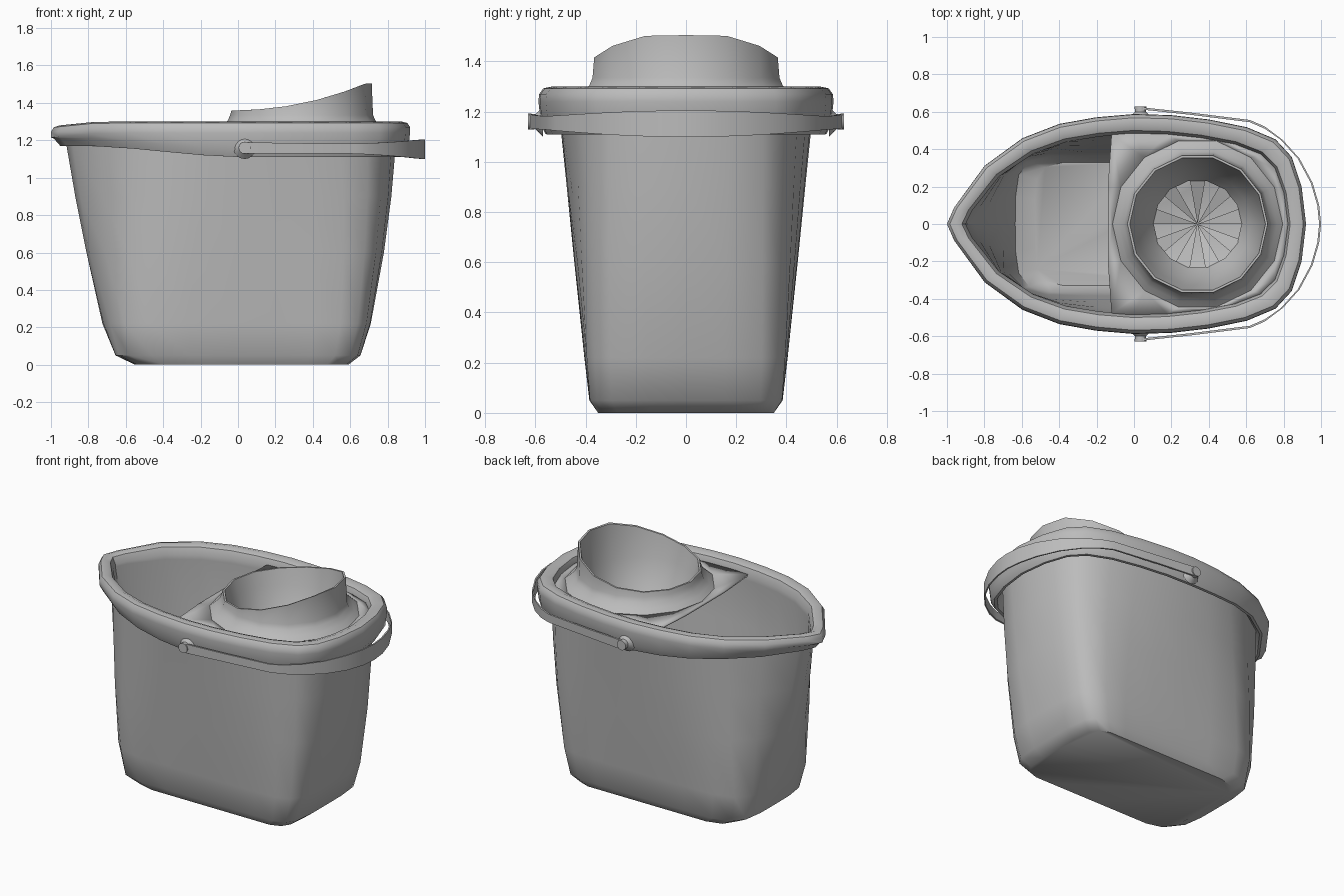
import bpy, bmesh
from math import sin, cos, radians, pi
from mathutils import Matrix

if "Cube" in bpy.data.objects:
    bpy.data.objects.remove(bpy.data.objects["Cube"])

grey = bpy.data.materials.new("grey plastic")
grey.use_nodes = True
grey.diffuse_color = (0.5, 0.5, 0.5, 1)
grey.node_tree.nodes["Principled BSDF"].inputs["Base Color"].default_value = (0.5, 0.5, 0.5, 1)


def finish(name, bm, angle=40, fix=True):
    if fix:
        bmesh.ops.recalc_face_normals(bm, faces=bm.faces)
    mesh = bpy.data.meshes.new(name)
    bm.to_mesh(mesh)
    bm.free()
    mesh.materials.append(grey)
    obj = bpy.data.objects.new(name, mesh)
    bpy.context.collection.objects.link(obj)
    bpy.ops.object.select_all(action='DESELECT')
    obj.select_set(True)
    bpy.context.view_layer.objects.active = obj
    bpy.ops.object.shade_smooth_by_angle(angle=radians(angle))
    return obj


def loft(bm, rings, closed=True):
    loops = [[bm.verts.new(p) for p in ring] for ring in rings]
    n = len(loops[0])
    for a, b in zip(loops, loops[1:]):
        for i in range(n if closed else n - 1):
            j = (i + 1) % n
            bm.faces.new((a[i], a[j], b[j], b[i]))
    return loops


# Half outlines in unit space: pointed spout shape and rounded rectangle
SPOUT = [(-1, 0), (-.96, .15), (-.79, .53), (-.58, .78), (-.375, .91), (-.17, .97), (.04, 1),
         (.25, .99), (.46, .95), (.67, .88), (.83, .77), (.92, .61), (.975, .34), (1, 0)]
BOX = [(-1, 0), (-1, .4), (-.98, .73), (-.9, .92), (-.72, 1), (-.4, 1), (0, 1),
       (.3, 1), (.6, 1), (.8, 1), (.92, .93), (.98, .78), (1, .4), (1, 0)]


def outline(x0, x1, y, z, w=1.0):
    """Horizontal ring between x0 and x1; w blends box (0) to spout (1)."""
    half = []
    for (a, b), (c, d) in zip(BOX, SPOUT):
        u, v = a + (c - a) * w, b + (d - b) * w
        x = (x0 + x1) / 2 + u * (x1 - x0) / 2
        half.append((x, v * y, z(x) if callable(z) else z))
    return half + [(x, -v, h) for x, v, h in half[-2:0:-1]]


def skirt(x):
    t = min(max((x + .85) / .9, 0), 1)
    return 1.17 - .06 * t * t * (3 - 2 * t)


def crest(drop):
    return lambda x: 1.3 - drop - .025 * min(max((-.75 - x) / .25, 0), 1)


# Bucket: outer wall, overhanging rim and inner wall in one loft
wall = [(-.55, .59, .35, 0, 0), (-.655, .655, .385, .05, .05), (-.725, .71, .405, .22, .2),
        (-.81, .78, .445, .6, .55), (-.87, .82, .475, .9, .8), (-.92, .845, .505, 1.19, 1)]
rim = [(-.935, .87, .54, skirt), (-.95, .885, .56, skirt),
       (-.985, .91, .578, lambda x: skirt(x) + .04), (-1, .92, .588, crest(.06)),
       (-1, .92, .585, crest(.03)), (-.985, .905, .568, crest(.007)),
       (-.955, .875, .535, crest(0)), (-.92, .835, .5, crest(.015)), (-.9, .82, .482, crest(.06))]
inner = [(a + .02, b - .02, y - .02, z + .02, w) for a, b, y, z, w in reversed(wall)]
bm = bmesh.new()
loops = loft(bm, [outline(*r) for r in wall + rim + inner])
bm.faces.new(loops[0])
bm.faces.new(loops[-1])
finish("bucket", bm)

CX, SIDES, PLATE_Z = .34, 14, 1.25


def circle(r, z, n=SIDES, start=0.0):
    ring = []
    for i in range(n):
        a = start + 2 * pi * i / n
        x = CX + r * cos(a)
        ring.append((x, r * sin(a), z(x) if callable(z) else z))
    return ring


# Wringer plate covering the rear of the bucket, with a round opening
bm = bmesh.new()
edge = [p for p in outline(-.9, .825, .485, PLATE_Z) if p[0] > -.1]
border = [(-.12, .48, PLATE_Z)] + edge + [(-.12, -.48, PLATE_Z), (-.14, -.2, PLATE_Z), (-.14, .2, PLATE_Z)]
for ring in (border, circle(.455, PLATE_Z)):
    vs = [bm.verts.new(p) for p in ring]
    for i, v in enumerate(vs):
        bm.edges.new((v, vs[i - 1]))
bmesh.ops.triangle_fill(bm, edges=bm.edges[:], use_beauty=True, normal=(0, 0, 1))
for f in bm.faces:
    f.normal_update()
    if f.normal.z < 0:
        f.normal_flip()
plate = finish("wringer_plate", bm, fix=False)
solid = plate.modifiers.new("thickness", 'SOLIDIFY')
solid.thickness = .012


# Wringer cup with a slanted lip and tapering inside
def lip(x):
    t = min(max((x + .035) / .72, 0), 1)
    return 1.36 + .145 * t ** 2.1


bm = bmesh.new()
loft(bm, [circle(.455, PLATE_Z), circle(.425, 1.275), circle(.395, 1.305), circle(.382, 1.335),
          circle(.375, lip), circle(.363, lip), circle(.335, 1.27), circle(.285, 1.13), circle(.235, 1.05)])
finish("wringer_cup", bm)

# Drain cone at the bottom of the cup: nine wedges alternating with slots
bm = bmesh.new()
ring = circle(.24, 1.055, 18, radians(-80))
tip = (CX, 0, .96)
for i in range(0, 18, 2):
    bm.faces.new([bm.verts.new(p) for p in (tip, ring[i], ring[i + 1])])
finish("drain_cone", bm, fix=False)

# Carrying handle: thin strap widening towards the back
half = [(.04, .618, .03), (.3, .59, .027), (.62, .55, .027), (.7, .515, .03), (.79, .45, .035),
        (.88, .35, .042), (.95, .22, .049), (.985, .1, .052), (.995, 0, .052)]
path = half + [(x, -y, h) for x, y, h in half[-2::-1]]
bm = bmesh.new()
rings = []
for x, y, h in path:
    z = 1.16 - .008 * max(x, 0)
    o = .005 if x > .7 else 0
    s = .006 * (1 if y > 0 else -1) if x <= .7 else 0
    rings.append([(x - o, y - s, z - h), (x + o, y + s, z - h), (x + o, y + s, z + h), (x - o, y - s, z + h)])
loops = loft(bm, rings)
bm.faces.new(loops[0])
bm.faces.new(loops[-1])
finish("handle_strap", bm)


# Handle pivots: rounded strap end, pin and boss on each side
def disc(bm, r1, r2, depth, y):
    turn = Matrix.Rotation(radians(90 if y < 0 else -90), 4, 'X')
    bmesh.ops.create_cone(bm, cap_ends=True, segments=16, radius1=r1, radius2=r2, depth=depth,
                          matrix=Matrix.Translation((.035, y, 1.16)) @ turn)


for side, label in ((1, "left"), (-1, "right")):
    bm = bmesh.new()
    disc(bm, .032, .032, .014, side * .622)
    disc(bm, .03, .03, .06, side * .59)
    disc(bm, .06, .03, .03, side * .585)
    finish(label + "_handle_pivot", bm)
